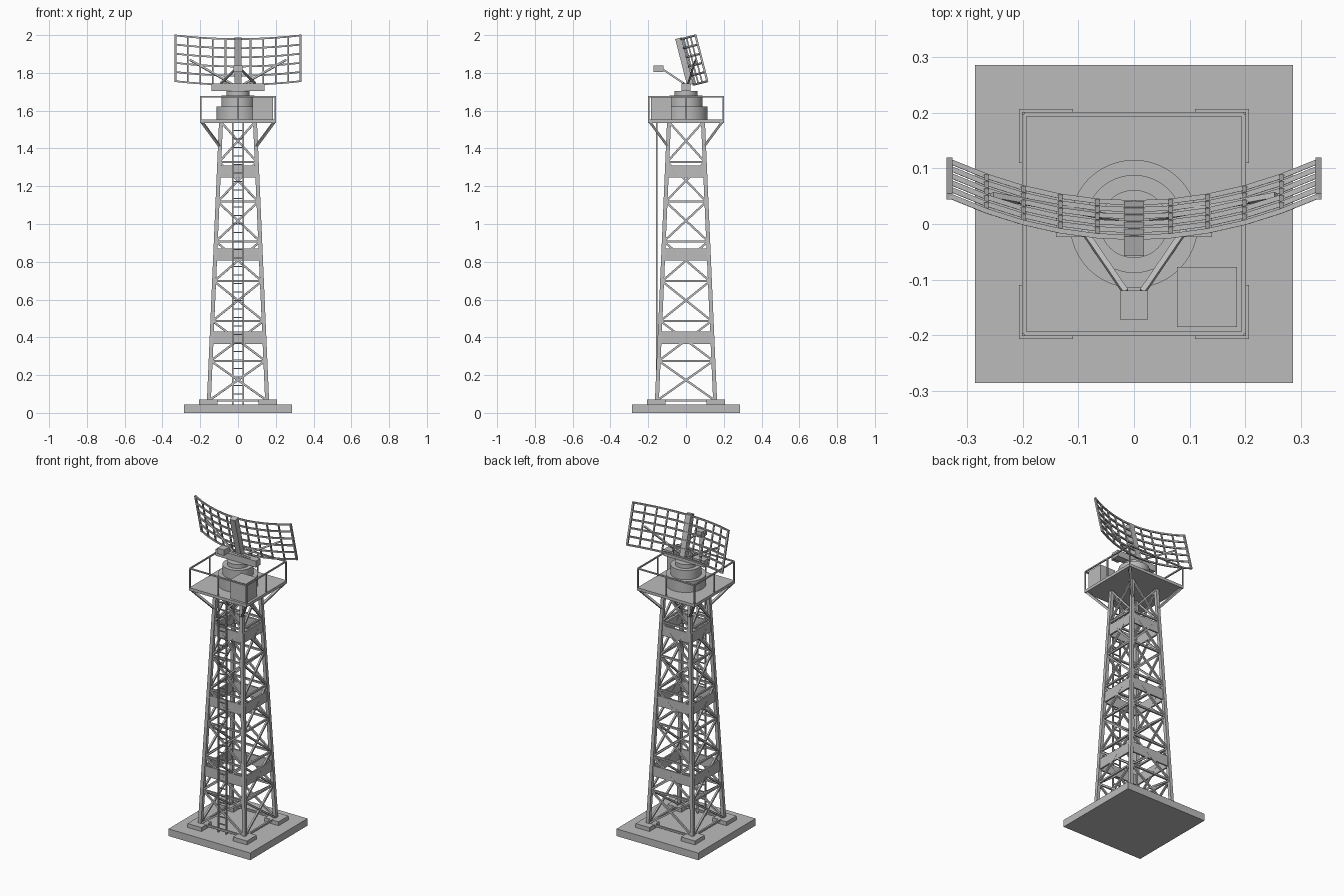
import bpy, bmesh
from math import radians, sin, cos
from mathutils import Vector, Matrix

cube = bpy.data.objects.get("Cube")
if cube:
    bpy.data.objects.remove(cube, do_unlink=True)

steel = bpy.data.materials.new("steel_grey")
steel.use_nodes = True
steel.diffuse_color = (0.5, 0.5, 0.5, 1)
steel.node_tree.nodes["Principled BSDF"].inputs["Base Color"].default_value = (0.5, 0.5, 0.5, 1)


def finish(name, bm):
    mesh = bpy.data.meshes.new(name)
    bm.to_mesh(mesh)
    bm.free()
    mesh.materials.append(steel)
    obj = bpy.data.objects.new(name, mesh)
    bpy.context.collection.objects.link(obj)
    return obj


def boxes(name, items):
    """Boxes given as (centre, size)."""
    bm = bmesh.new()
    for centre, size in items:
        bmesh.ops.create_cube(bm, size=1, matrix=Matrix.Translation(centre) @ Matrix.Diagonal((*size, 1)))
    return finish(name, bm)


def bars(name, segments, width, depth=None):
    """Straight square bars running between pairs of points."""
    bm = bmesh.new()
    for a, b in segments:
        a, b = Vector(a), Vector(b)
        z = (b - a).normalized()
        side = Vector((1, 0, 0)) if abs(z.x) < 0.9 else Vector((0, 1, 0))
        y = z.cross(side).normalized()
        x = y.cross(z)
        turn = Matrix((x, y, z)).transposed().to_4x4()
        size = Matrix.Diagonal((width, depth or width, (b - a).length, 1))
        bmesh.ops.create_cube(bm, size=1, matrix=Matrix.Translation((a + b) / 2) @ turn @ size)
    return finish(name, bm)


def drum(name, radius, z0, z1):
    bm = bmesh.new()
    bmesh.ops.create_cone(bm, cap_ends=True, segments=48, radius1=radius, radius2=radius,
                          depth=z1 - z0, matrix=Matrix.Translation((0, 0, (z0 + z1) / 2)))
    obj = finish(name, bm)
    for poly in obj.data.polygons:
        poly.use_smooth = abs(poly.normal.z) < 0.5


CORNERS = [(-1, -1), (1, -1), (1, 1), (-1, 1)]
SIDES = list(zip(CORNERS, CORNERS[1:] + CORNERS[:1]))
FOOT, DECK = 0.065, 1.54


def half(z):
    """Half width of the tapering tower at a height."""
    return 0.154 - 0.064 * (z - FOOT) / (DECK - FOOT)


def at(corner, z, r=None):
    r = half(z) if r is None else r
    return (corner[0] * r, corner[1] * r, z)


# Foundation
boxes("base_slab", [((0, 0, 0.0225), (0.57, 0.57, 0.045))])
boxes("footings", [(at(c, 0.0575, 0.158), (0.097, 0.097, 0.025)) for c in CORNERS])

# Lattice tower
levels = [FOOT + i * (DECK - FOOT) / 7 for i in range(8)]
bars("tower_legs", [(at(c, 0.05), at(c, DECK)) for c in CORNERS], 0.021)
bars("tower_rings", [(at(a, z), at(b, z)) for z in levels[:-1] for a, b in SIDES], 0.011)
braces = []
for low, high in zip(levels, levels[1:]):
    for a, b in SIDES:
        braces += [(at(a, low), at(b, high)), (at(b, low), at(a, high))]
bars("cross_braces", braces, 0.011)

# Flat panels around the tower
for i, z in enumerate((0.398, 0.838, 1.278)):
    r = half(z)
    panels = []
    for s in (-1, 1):
        panels += [((0, s * r, z), (2 * r, 0.01, 0.065)), ((s * r, 0, z), (0.01, 2 * r, 0.065))]
    boxes(f"panel_band_{i + 1}", panels)

# Ladder
bars("ladder_rails", [((s * 0.027, -0.155, 0.045), (s * 0.027, -0.155, DECK)) for s in (-1, 1)], 0.008)
bars("ladder_rungs", [((-0.027, -0.155, 0.1 + i * 0.045), (0.027, -0.155, 0.1 + i * 0.045))
                      for i in range(32)], 0.006)

# Platform, its supports and guard rail
boxes("platform", [((0, 0, 1.545), (0.4, 0.4, 0.018))])
bars("platform_struts", [(at(c, 1.41), at(c, 1.538, 0.19)) for c in CORNERS], 0.013)
R, TOP = 0.197, 1.674
posts = [(at(c, 1.55, R), at(c, TOP, R)) for c in CORNERS]
posts += [((x, y, 1.55), (x, y, TOP)) for x, y in ((0, R), (0, -R), (R, 0), (-R, 0))]
bars("guard_posts", posts, 0.007)
bars("guard_rail", [(at(a, TOP, R), at(b, TOP, R)) for a, b in SIDES], 0.008)
boxes("equipment_cabinet", [((0.131, -0.131, 1.613), (0.108, 0.108, 0.122))])

# Rotating pedestal
drum("pedestal_base", 0.115, 1.55, 1.622)
drum("pedestal_middle", 0.088, 1.622, 1.68)
drum("pedestal_top", 0.061, 1.68, 1.705)
boxes("turntable_beam", [((0, 0, 1.724), (0.28, 0.046, 0.04))])

# Curved grid reflector, tilted forward
TILT = radians(14.4)
HEIGHT, REACH = 0.25, 0.331


def dish(x, h, offset=0):
    y = 0.077 * (x / REACH) ** 2 + offset
    return (x, 0.038 + y * cos(TILT) - h * sin(TILT), 1.737 + y * sin(TILT) + h * cos(TILT))


columns = [REACH * i / 5 for i in range(-5, 6)]
rows = [HEIGHT * i / 5 for i in range(6)]
bars("reflector_rows", [(dish(a, h), dish(b, h)) for h in rows
                        for a, b in zip(columns, columns[1:])], 0.009)
bars("reflector_columns", [(dish(x, 0), dish(x, HEIGHT)) for x in columns[1:-1]], 0.008)
bars("reflector_ends", [(dish(x, -0.004), dish(x, HEIGHT + 0.004)) for x in (-REACH, REACH)], 0.011)
bars("reflector_spine", [(dish(0, 0.005, -0.014), dish(0, HEIGHT + 0.008, -0.014))], 0.036, 0.036)
bars("reflector_struts", [((s * 0.03, 0.01, 1.74), dish(s * 0.255, 0.125)) for s in (-1, 1)], 0.01)

# Feed horn on two arms
boxes("feed_horn", [((0, -0.146, 1.822), (0.048, 0.053, 0.036))])
bars("feed_arms", [((s * 0.015, -0.122, 1.818), (s * 0.09, -0.012, 1.745)) for s in (-1, 1)], 0.01)
